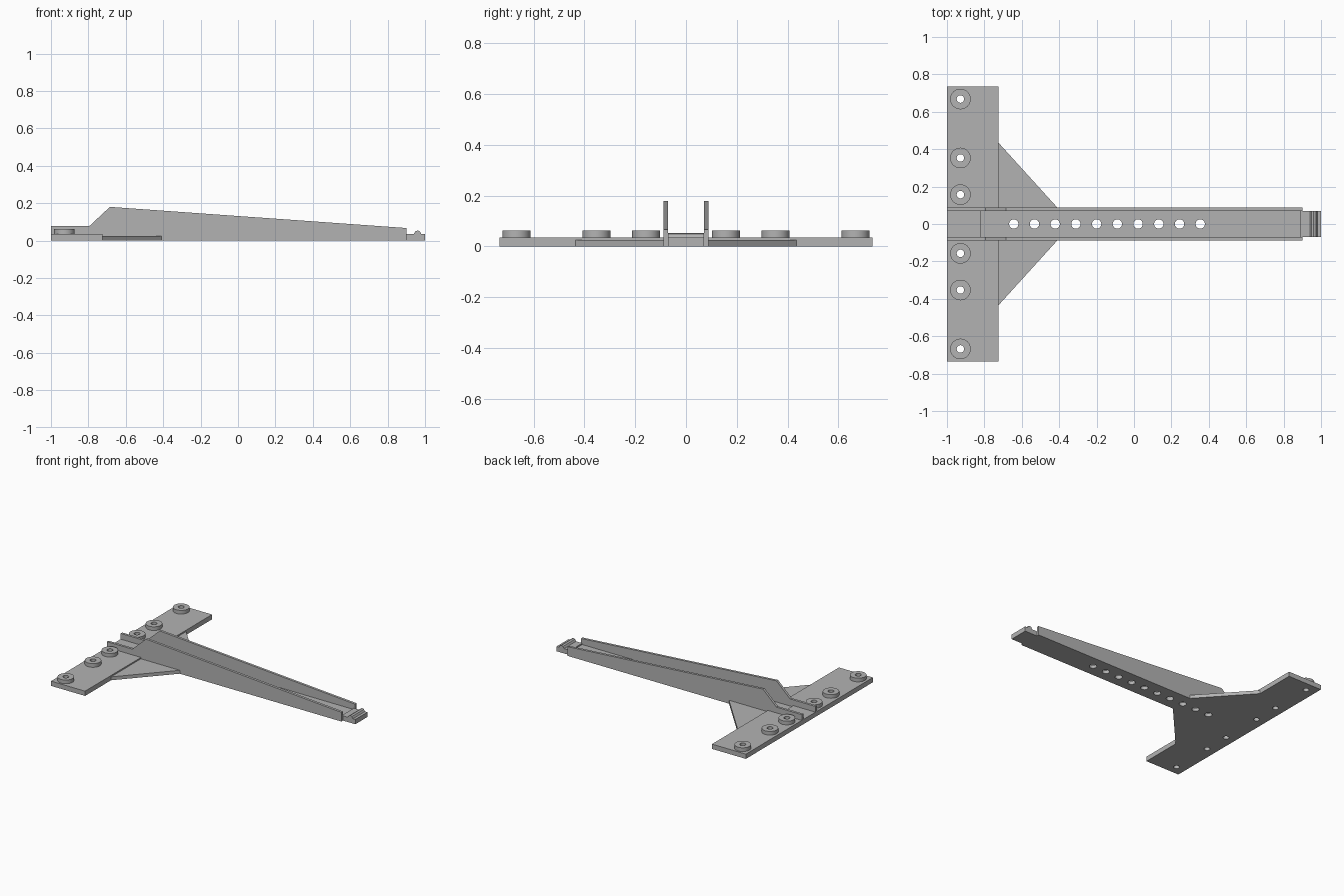
import bpy
import bmesh
from mathutils import Matrix, Vector

cube = bpy.data.objects.get("Cube")
if cube:
    bpy.data.objects.remove(cube, do_unlink=True)

grey = bpy.data.materials.new("plain grey")
grey.use_nodes = True
colour = (0.45, 0.45, 0.45, 1)
grey.diffuse_color = colour
grey.node_tree.nodes["Principled BSDF"].inputs["Base Color"].default_value = colour


def finish(name, bm):
    bmesh.ops.recalc_face_normals(bm, faces=bm.faces)
    mesh = bpy.data.meshes.new(name)
    bm.to_mesh(mesh)
    bm.free()
    mesh.materials.append(grey)
    obj = bpy.data.objects.new(name, mesh)
    bpy.context.collection.objects.link(obj)
    return obj


def prism(name, points, axis, low, high):
    """Extrude an outline along y (points are x, z) or z (points are x, y)."""
    bm = bmesh.new()
    place = (lambda a, b: (a, low, b)) if axis == "y" else (lambda a, b: (a, b, low))
    face = bm.faces.new([bm.verts.new(place(a, b)) for a, b in points])
    moved = bmesh.ops.extrude_face_region(bm, geom=[face])["geom"]
    step = Vector((0, high - low, 0) if axis == "y" else (0, 0, high - low))
    bmesh.ops.translate(bm, vec=step,
                        verts=[v for v in moved if isinstance(v, bmesh.types.BMVert)])
    return finish(name, bm)


def cylinders(name, centres, radius, low, high):
    bm = bmesh.new()
    for x, y in centres:
        bmesh.ops.create_cone(bm, cap_ends=True, segments=32, radius1=radius,
                              radius2=radius, depth=high - low,
                              matrix=Matrix.Translation((x, y, (low + high) / 2)))
    return finish(name, bm)


def drill(obj, centres, radius):
    cutter = cylinders("hole_cutter", centres, radius, -0.1, 0.3)
    cutter.hide_render = True
    mod = obj.modifiers.new("holes", "BOOLEAN")
    mod.operation = "DIFFERENCE"
    mod.solver = "EXACT"
    mod.object = cutter
    bpy.context.view_layer.objects.active = obj
    bpy.ops.object.modifier_apply(modifier=mod.name)
    bpy.data.objects.remove(cutter, do_unlink=True)


def smooth(obj):
    bpy.ops.object.select_all(action="DESELECT")
    obj.select_set(True)
    bpy.context.view_layer.objects.active = obj
    bpy.ops.object.shade_smooth_by_angle()


INNER, OUTER, END = 0.07, 0.088, 0.735
PLATE, THIN = 0.035, 0.025

# Channel floor with a raised rear step and a small ridge at the tip
floor = prism("channel_floor", [
    (-1, 0), (-1, PLATE), (-0.82, PLATE), (-0.82, THIN), (0.89, THIN), (0.89, PLATE),
    (0.94, PLATE), (0.948, 0.049), (0.96, 0.054), (0.972, 0.049), (0.98, PLATE),
    (1, PLATE), (1, 0)], "y", -INNER, INNER)
drill(floor, [(-0.643 + i * 0.1108, 0) for i in range(10)], 0.025)
smooth(floor)

wall_outline = [(-1, 0), (-1, 0.077), (-0.795, 0.077), (-0.685, 0.18), (0.9, 0.067), (0.9, 0)]
for side, s in (("left", 1), ("right", -1)):
    # Tapered side wall of the channel
    prism(side + "_wall", wall_outline, "y", s * INNER, s * OUTER)

    # Half of the cross plate
    plate = prism(side + "_cross_plate", [
        (-1, s * OUTER), (-0.725, s * OUTER), (-0.725, s * END), (-1, s * END)],
        "z", 0, PLATE)

    # Triangular brace
    prism(side + "_gusset", [
        (-0.725, s * OUTER), (-0.41, s * OUTER), (-0.725, s * 0.435)], "z", 0, THIN)

    # Round bosses with through holes
    centres = [(-0.928, s * y) for y in (0.157, 0.353, 0.668)]
    bosses = cylinders(side + "_bosses", centres, 0.055, PLATE, 0.062)
    for part in (plate, bosses):
        drill(part, centres, 0.02)
        smooth(part)
